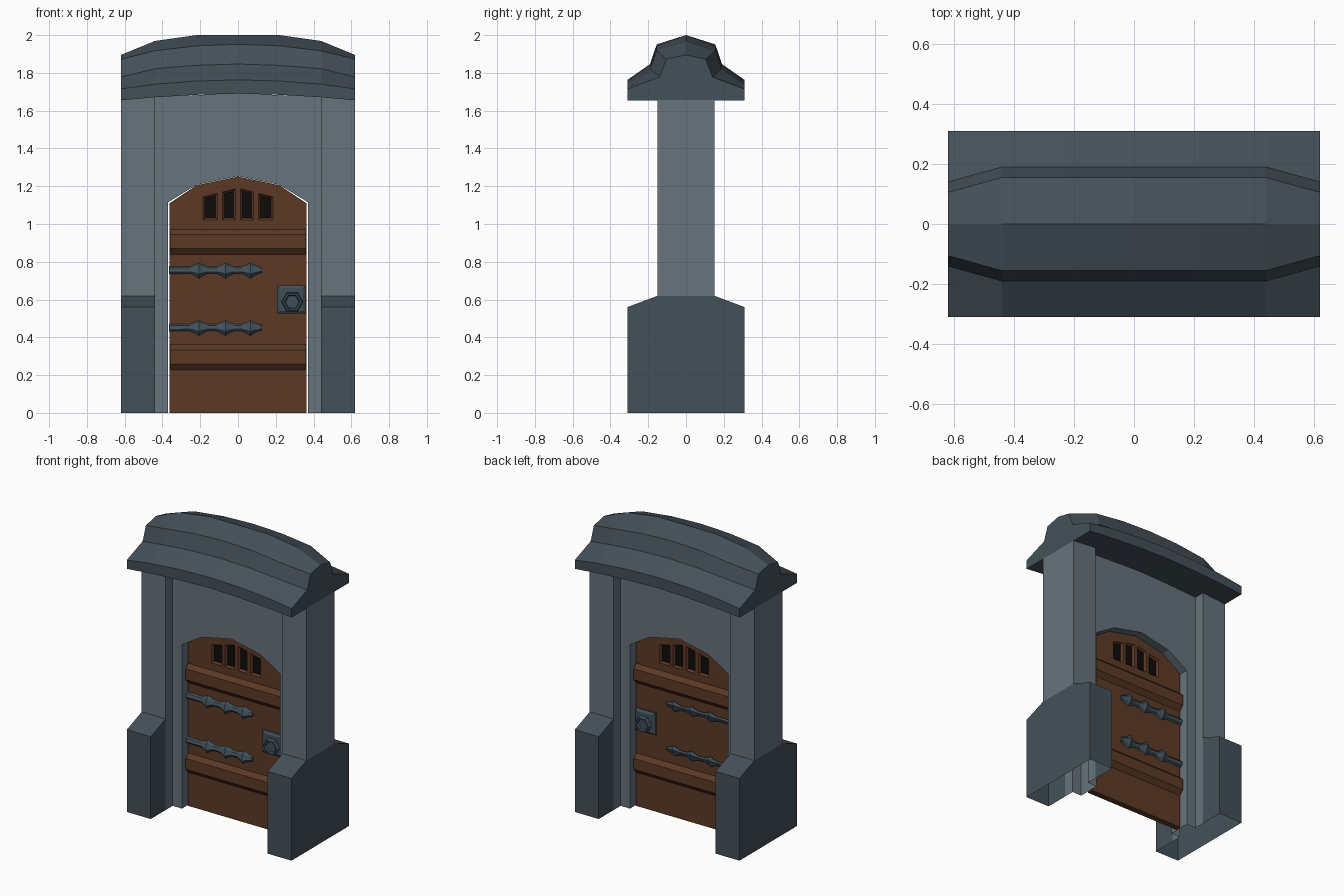
import bpy, bmesh, math

if "Cube" in bpy.data.objects:
    bpy.data.objects.remove(bpy.data.objects["Cube"])


def material(name, r, g, b):
    m = bpy.data.materials.new(name)
    m.diffuse_color = [((c / 255 + 0.055) / 1.055) ** 2.4 for c in (r, g, b)] + [1]
    m.use_nodes = True
    m.node_tree.nodes["Principled BSDF"].inputs["Base Color"].default_value = m.diffuse_color
    return m


STONE = material("light stone", 102, 115, 124)
SLATE = material("dark slate", 68, 80, 89)
WOOD = material("brown wood", 92, 57, 37)
METAL = material("iron", 64, 79, 90)
BLACK = material("black opening", 14, 12, 10)


def loft(name, rings, *mats, edit=None):
    """Skin equal-length rings of points, cap both ends."""
    bm = bmesh.new()
    vs = [[bm.verts.new(p) for p in ring] for ring in rings]
    n = len(vs[0])
    for a, b in zip(vs, vs[1:]):
        for i in range(n):
            j = (i + 1) % n
            bm.faces.new((a[i], a[j], b[j], b[i]))
    bm.faces.new(vs[0])
    bm.faces.new(vs[-1][::-1])
    bmesh.ops.recalc_face_normals(bm, faces=bm.faces)
    if edit:
        edit(bm)
    me = bpy.data.meshes.new(name)
    bm.to_mesh(me)
    bm.free()
    for m in mats:
        me.materials.append(m)
    ob = bpy.data.objects.new(name, me)
    bpy.context.collection.objects.link(ob)
    return ob


def drop(bm, rule):
    bm.normal_update()
    bmesh.ops.delete(bm, geom=[f for f in bm.faces if rule(f)], context='FACES')


# Posts and their flared plinths (hollow, open below)
BASE = [(-.31, 0), (-.31, .56), (-.15, .62), (.15, .62), (.31, .56), (.31, 0)]
for s, side in ((-1, "left"), (1, "right")):
    def plinth_edit(bm):
        for y in (-.15, -.075, .075, .15):
            bmesh.ops.bisect_plane(bm, geom=bm.verts[:] + bm.edges[:] + bm.faces[:],
                                   plane_co=(0, y, 0), plane_no=(0, 1, 0), dist=1e-5)
        drop(bm, lambda f: abs(f.normal.z) > .99 or
             (f.normal.x * s < -.9 and abs(f.calc_center_median().y) < .07))
        for f in bm.faces:      # the post's inner face shows down to the ground
            if f.normal.x * s < -.9 and abs(f.calc_center_median().y) < .15:
                f.material_index = 1

    loft(side + " plinth", [[(s * x, y, z) for y, z in BASE] for x in (.44, .62)],
         SLATE, STONE, edit=plinth_edit)
    loft(side + " post", [[(s * x, -.15, .62), (s * x, .15, .62), (s * x, .15, t), (s * x, -.15, t)]
                          for x, t in ((.44, 1.673), (.62, 1.656))], STONE,
         edit=lambda bm: drop(bm, lambda f: abs(f.normal.z) > .9))

# Wall with arched opening
half = [(.37, 0), (.37, 1.115), (.22, 1.207)]
arch = half + [(0, 1.253)] + [(-x, z) for x, z in half[::-1]]
outline = [(.44, 0)] + arch + [(-.44, 0), (-.44, 1.673), (0, 1.692), (.44, 1.673)]
loft("arched wall", [[(x, y, z) for x, z in outline] for y in (-.075, .075)], STONE,
     edit=lambda bm: drop(bm, lambda f: all(v.co.z < .001 for v in f.verts)
                          or all(abs(v.co.x) > .439 for v in f.verts)
                          or f.normal.z > .9))

# Curved coping: x, then heights from eave bottom to ridge, then two shoulder widths
STATIONS = [(.62, 1.655, 1.715, 1.778, 1.872, 1.895, .14, .105),
            (.44, 1.671, 1.74, 1.822, 1.917, 1.969, .19, .155),
            (.22, 1.684, 1.757, 1.84, 1.943, 2.0, .19, .155),
            (0, 1.69, 1.763, 1.847, 1.951, 2.0, .19, .155)]


def coping_ring(x, zb, z1, z2, z3, top, y2, y3):
    side = [(.31, zb), (.31, z1), (y2, z2), (y3, z3)]
    return [(x, y, z) for y, z in side + [(0, top)]] + [(x, -y, z) for y, z in side[::-1]]


loft("coping", [coping_ring(-s[0], *s[1:]) for s in STATIONS] +
     [coping_ring(*s) for s in STATIONS[2::-1]], SLATE)

# Door leaf
D = .02
half = [(.362, 0), (.362, 1.11), (.22, 1.205)]
leaf = half + [(0, 1.251)] + [(-x, z) for x, z in half[::-1]]
door = loft("door leaf", [[(x, y, z) for x, z in leaf] for y in (-D, D)], WOOD)


def pane(x0, x1, inset, y):
    top = lambda x: 1.19 - .25 * abs(x) - inset
    a, b = x0 + inset, x1 - inset
    return [(a, y, 1.02 + inset), (b, y, 1.02 + inset), (b, y, top(b)), (a, y, top(a))]


def cut(cutter):
    mod = door.modifiers.new("cut", 'BOOLEAN')
    mod.operation, mod.solver, mod.object = 'DIFFERENCE', 'EXACT', cutter
    bpy.context.view_layer.objects.active = door
    bpy.ops.object.modifier_apply(modifier=mod.name)
    bpy.data.objects.remove(cutter)


for f, face in ((1, "front"), (-1, "back")):
    # Recessed window slots with black panes
    for i, (x0, x1) in enumerate([(-.185, -.108), (-.083, -.013), (.013, .083), (.108, .185)]):
        cut(loft("slot cutter", [pane(x0, x1, 0, -f * (D + .005)), pane(x0, x1, 0, -f * (D - .001)),
                                 pane(x0, x1, .011, -f * .006)], WOOD))
        loft(f"{face} window pane {i + 1}", [pane(x0, x1, .011, -f * y) for y in (.004, .008)], BLACK)

    # Bevelled cross rails
    for z, rail in ((.228, "lower"), (.838, "upper")):
        prof = [(.015, 0), (D, 0), (.048, .032), (.048, .106), (D, .133), (.015, .133)]
        loft(f"{face} {rail} rail", [[(x, -f * y, z + h) for y, h in prof] for x in (-.36, .36)], WOOD)

    # Hinge straps: flattened six-sided bars with beads
    radii = [(-.365, .021)]
    for c in (-.207, -.067, .065):
        radii += [(c - .045, .02), (c - .02, .031), (c, .045), (c + .02, .031), (c + .045, .02)]
    radii += [(.128, .016)]
    for z, hinge in ((.453, "lower"), (.757, "upper")):
        loft(f"{face} {hinge} hinge strap",
             [[(x, -f * (D + .004) + .75 * r * math.sin(k * math.pi / 3 + math.pi / 6),
                z + r * math.cos(k * math.pi / 3)) for k in range(6)] for x, r in radii], METAL)

    # Lock plate
    def square(h, y):
        return [(.283 + a * h, -f * y, .6 + b * h) for a, b in ((-1, -1), (1, -1), (1, 1), (-1, 1))]
    loft(face + " lock plate", [square(.075, .015), square(.075, .032), square(.06, .042)], METAL)

    # Hexagonal handle with sunken centre
    def hexagon(r, y):
        return [(.287 + r * math.cos(k * math.pi / 3), -f * y, .587 + r * math.sin(k * math.pi / 3))
                for k in range(6)]
    loft(face + " handle", [hexagon(.058, .035), hexagon(.058, .055), hexagon(.052, .066),
                            hexagon(.042, .066), hexagon(.036, .052)], METAL)
